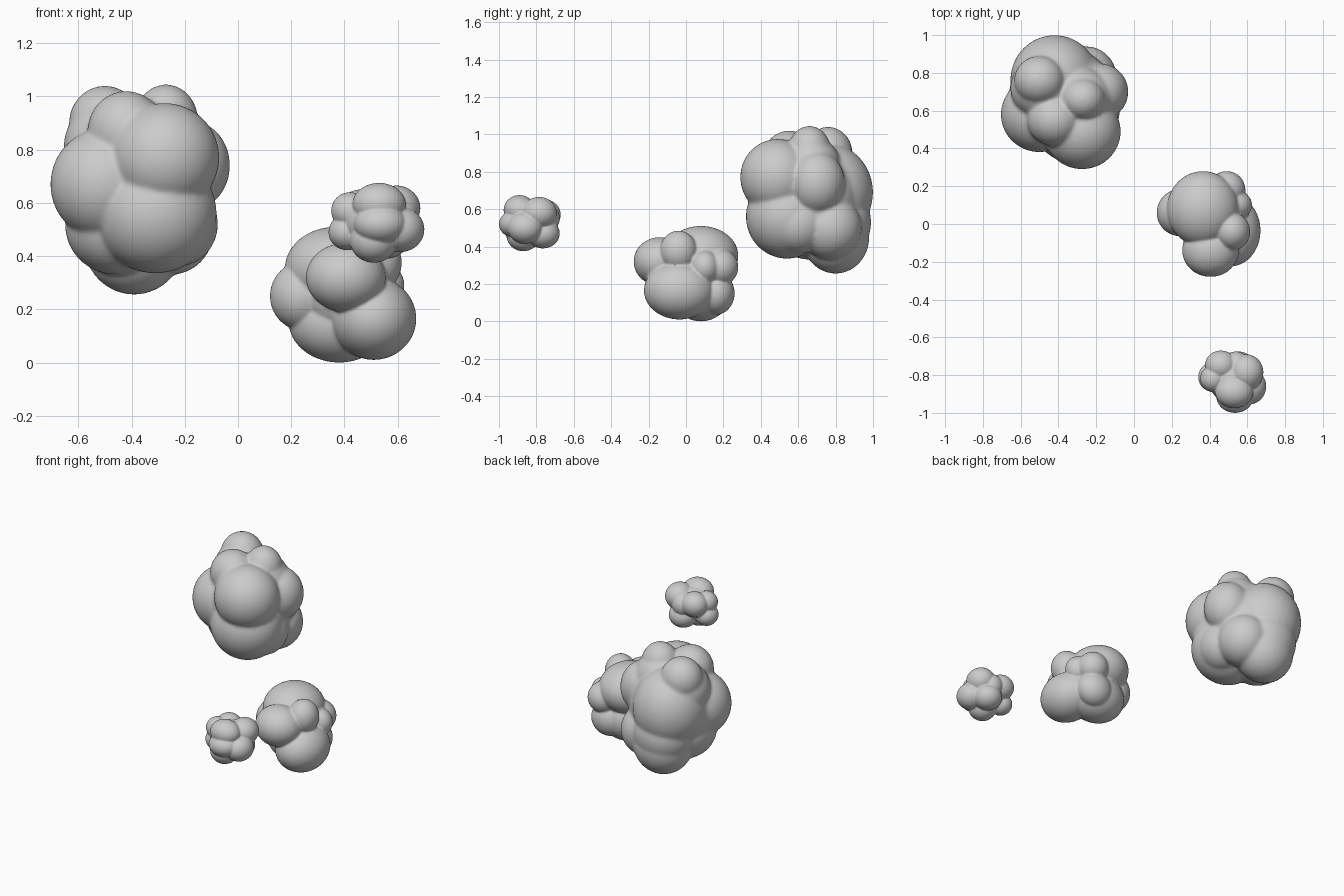
import bpy, bmesh
from mathutils import Matrix


def cluster(name, blobs, voxel, smooth):
    """Fuse overlapping ellipsoids (x, y, z, rx, ry, rz) into one soft lump."""
    bm = bmesh.new()
    for x, y, z, rx, ry, rz in blobs:
        m = Matrix.Translation((x, y, z)) @ Matrix.Diagonal((rx, ry, rz, 1))
        bmesh.ops.create_icosphere(bm, subdivisions=4, radius=1, matrix=m)
    me = bpy.data.meshes.new(name)
    bm.to_mesh(me)
    bm.free()
    ob = bpy.data.objects.new(name, me)
    bpy.context.collection.objects.link(ob)
    r = ob.modifiers.new("fuse", 'REMESH')
    r.mode = 'VOXEL'
    r.voxel_size = voxel
    r.use_smooth_shade = True
    s = ob.modifiers.new("soften", 'SMOOTH')
    s.factor = 0.5
    s.iterations = smooth
    return ob


# large puff at the back left
cluster("large_puff", [
    (-0.38, 0.66, 0.66, .285, .28, .30),  # core
    (-0.50, 0.76, 0.90, .135, .13, .14),  # top left
    (-0.48, 0.72, 0.81, .175, .17, .18),  # top left shoulder
    (-0.27, 0.66, 0.91, .12, .115, .135), # top right
    (-0.28, 0.67, 0.82, .17, .16, .17),   # top right shoulder
    (-0.42, 0.55, 0.87, .145, .14, .15),  # top front
    (-0.275, 0.49, 0.77, .205, .20, .205),# front upper
    (-0.31, 0.54, 0.56, .23, .22, .225),  # front lower
    (-0.50, 0.58, 0.67, .205, .20, .21),  # left
    (-0.46, 0.66, 0.52, .19, .20, .19),   # left lower
    (-0.23, 0.60, 0.52, .155, .16, .16),  # right lower
    (-0.25, 0.77, 0.50, .16, .17, .17),   # right lower back
    (-0.18, 0.70, 0.74, .15, .15, .17),   # right upper
    (-0.42, 0.76, 0.69, .235, .24, .26),  # back
    (-0.40, 0.80, 0.53, .20, .19, .20),   # back lower
    (-0.39, 0.80, 0.45, .19, .18, .195),  # bottom
], 0.009, 15)

# middle puff resting at z = 0
cluster("middle_puff", [
    (0.40, 0.05, 0.26, .17, .17, .17),    # core
    (0.365, 0.08, 0.35, .19, .20, .16),   # top
    (0.245, 0.06, 0.25, .125, .125, .13), # left
    (0.405, -0.14, 0.32, .15, .14, .13),  # front
    (0.38, 0.08, 0.155, .19, .16, .155),  # bottom
    (0.51, -0.035, 0.165, .16, .19, .155),# right
    (0.52, -0.04, 0.375, .095, .10, .11), # right upper
    (0.535, 0.10, 0.29, .09, .08, .09),   # right back
    (0.49, 0.18, 0.29, .10, .10, .10),    # back upper
    (0.46, 0.16, 0.15, .12, .10, .115),   # back lower
], 0.007, 5)

# small puff at the front right
cluster("small_puff", [
    (0.525, -0.83, 0.53, .13, .12, .115), # core
    (0.53, -0.89, 0.595, .10, .085, .08), # top front
    (0.595, -0.785, 0.58, .09, .095, .085),# top right
    (0.46, -0.75, 0.57, .085, .08, .08),  # top back left
    (0.42, -0.82, 0.57, .07, .07, .07),   # left upper
    (0.41, -0.81, 0.49, .07, .075, .068), # left lower
    (0.51, -0.87, 0.46, .09, .09, .085),  # bottom
    (0.61, -0.86, 0.50, .09, .095, .085), # right lower
    (0.535, -0.91, 0.52, .10, .09, .075), # front
    (0.555, -0.765, 0.47, .09, .09, .08), # back lower
    (0.54, -0.75, 0.55, .075, .075, .075),# back
], 0.005, 4)
